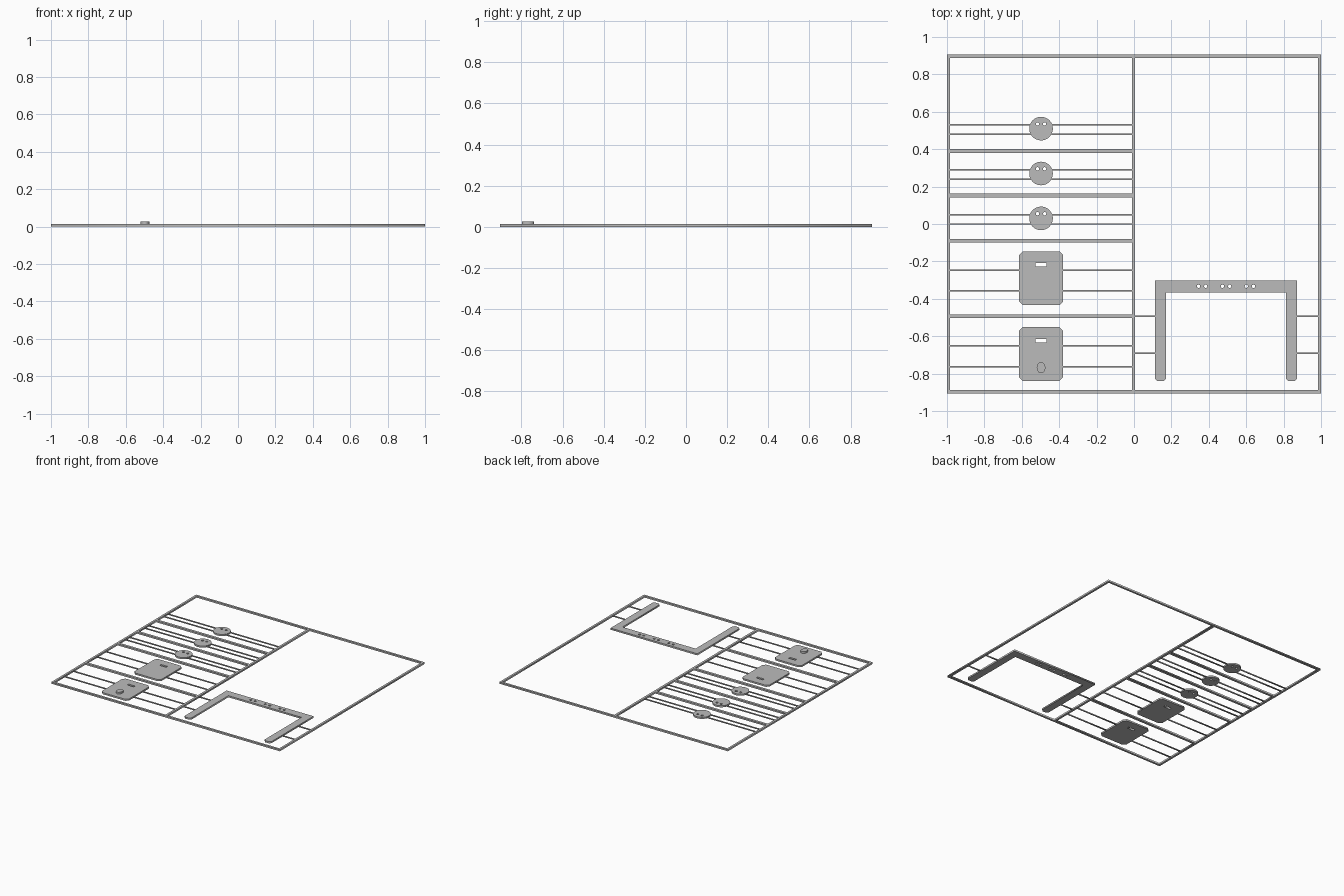
import bpy
from math import cos, sin, pi

cube = bpy.data.objects.get("Cube")
if cube:
    bpy.data.objects.remove(cube)

THICK = 0.013

grey = bpy.data.materials.new("plain_grey")
grey.use_nodes = True
COLOUR = (0.5, 0.5, 0.5, 1)
grey.diffuse_color = COLOUR
grey.node_tree.nodes["Principled BSDF"].inputs["Base Color"].default_value = COLOUR


def rect(x0, x1, y0, y1, c=0):
    """Rectangle outline, with corners cut off by c."""
    if not c:
        return [(x0, y0), (x1, y0), (x1, y1), (x0, y1)]
    return [(x0 + c, y0), (x1 - c, y0), (x1, y0 + c), (x1, y1 - c),
            (x1 - c, y1), (x0 + c, y1), (x0, y1 - c), (x0, y0 + c)]


def oval(x, y, rx, ry, n):
    return [(x + rx * cos(2 * pi * i / n), y + ry * sin(2 * pi * i / n)) for i in range(n)]


def sheet(name, outlines, z0=0, z1=THICK):
    """Flat part cut from an outer outline and its holes."""
    curve = bpy.data.curves.new(name, "CURVE")
    curve.dimensions = "2D"
    curve.fill_mode = "BOTH"
    curve.extrude = (z1 - z0) / 2
    for points in outlines:
        spline = curve.splines.new("POLY")
        spline.points.add(len(points) - 1)
        for p, (x, y) in zip(spline.points, points):
            p.co = (x, y, 0, 1)
        spline.use_cyclic_u = True
    curve.materials.append(grey)
    obj = bpy.data.objects.new(name, curve)
    obj.location.z = (z0 + z1) / 2
    bpy.context.collection.objects.link(obj)
    bpy.ops.object.select_all(action="DESELECT")
    obj.select_set(True)
    bpy.context.view_layer.objects.active = obj
    bpy.ops.object.convert(target="MESH")
    return bpy.context.object


# Outer frame with its divider and cross bars
EDGE, DEPTH, BAR = 0.017, 0.905, 0.01
LEFT, MID0, MID1 = EDGE - 1, -0.012, 0.006
cells = [rect(MID1, 1 - EDGE, EDGE - DEPTH, DEPTH - EDGE)]
bars = [0.39, 0.152, -0.09, -0.493]
tops = [DEPTH - EDGE] + [b - BAR for b in bars]
bottoms = [b + BAR for b in bars] + [EDGE - DEPTH]
for top, bottom in zip(tops, bottoms):
    cells.append(rect(LEFT, MID0, bottom, top))
sheet("frame", [rect(-1, 1, -DEPTH, DEPTH)] + cells)


# Thin support rods
def rod(x0, x1, y):
    sheet("support_rod", [rect(x0, x1, y - 0.004, y + 0.004)], 0.0025, 0.0105)


PX = -0.497

# Round discs with two holes
for y in (0.51, 0.27, 0.03):
    holes = [oval(PX + s * 0.019, y + 0.025, 0.009, 0.009, 16) for s in (-1, 1)]
    sheet("disc", [oval(PX, y, 0.063, 0.063, 48)] + holes)
    for dy, reach in ((0.02, 0.0595), (-0.03, 0.055)):
        rod(LEFT, PX - reach, y + dy)
        rod(PX + reach, MID0, y + dy)

# Slotted plates
for y in (-0.29, -0.696):
    slot = rect(PX - 0.029, PX + 0.029, y + 0.063, y + 0.081)
    sheet("slotted_plate", [rect(PX - 0.118, PX + 0.118, y - 0.144, y + 0.144, 0.02), slot])
    for dy in (0.044, -0.067):
        rod(LEFT, PX - 0.118, y + dy)
        rod(PX + 0.118, MID0, y + dy)

# Raised oval stud on the front plate
sheet("oval_stud", [oval(PX, -0.768, 0.023, 0.03, 32)], THICK, 0.027)

# Bracket with two legs and paired holes
X0, X1, TOP, END, LEG, CUT = 0.112, 0.872, -0.302, -0.84, 0.06, 0.014
outline = [(X0, TOP), (X0, END + CUT), (X0 + CUT, END), (X0 + LEG - CUT, END),
           (X0 + LEG, END + CUT), (X0 + LEG, TOP - 0.064)]
outline += [(X0 + X1 - x, y) for x, y in reversed(outline)]
holes = [oval(x + s * 0.019, -0.333, 0.009, 0.009, 16)
         for x in (0.364, 0.492, 0.62) for s in (-1, 1)]
sheet("bracket", [outline] + holes)
for y in (-0.492, -0.69):
    rod(MID1, X0, y)
    rod(X1, 1 - EDGE, y)
